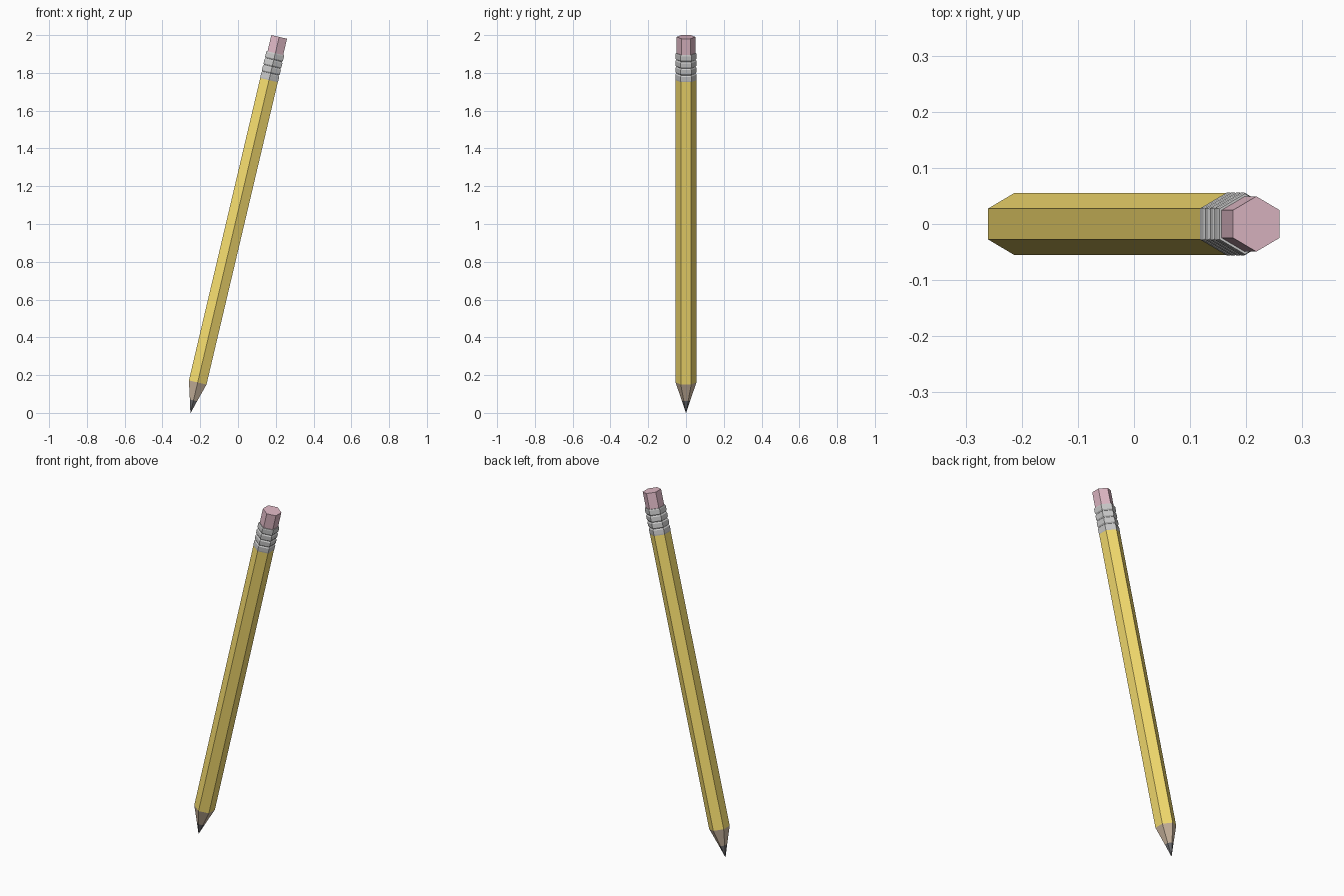
import bpy, bmesh, math
from mathutils import Matrix

if "Cube" in bpy.data.objects:
    bpy.data.objects.remove(bpy.data.objects["Cube"])

TILT = math.radians(13.27)
TIP = (-0.2514, 0, 0)
PLACE = Matrix.Translation(TIP) @ Matrix.Rotation(TILT, 4, 'Y')
R = 0.0552   # body corner radius


def hex_loft(name, profile, color=None):
    """Hexagonal solid from (distance along the axis, corner radius) stations."""
    bm = bmesh.new()
    rings = []
    for s, r in profile:
        angles = [math.radians(30 + 60 * i) for i in range(6)]
        rings.append([bm.verts.new((r * math.cos(a), r * math.sin(a), s)) for a in angles])
    for lo, hi in zip(rings, rings[1:]):
        for i in range(6):
            j = (i + 1) % 6
            bm.faces.new((lo[i], lo[j], hi[j], hi[i]))
    bm.faces.new(rings[0][::-1])
    bm.faces.new(rings[-1])
    bm.transform(PLACE)
    bmesh.ops.recalc_face_normals(bm, faces=bm.faces)
    mesh = bpy.data.meshes.new(name)
    bm.to_mesh(mesh)
    bm.free()
    obj = bpy.data.objects.new(name, mesh)
    bpy.context.collection.objects.link(obj)
    if color:
        mat = bpy.data.materials.new(name + "_color")
        mat.diffuse_color = (*color, 1)
        mat.use_nodes = True
        mat.node_tree.nodes["Principled BSDF"].inputs["Base Color"].default_value = mat.diffuse_color
        mesh.materials.append(mat)
    return obj


# Sharpened end: dark lead, then bare wood
S_LEAD, S_BODY, S_FERRULE, S_RUBBER, S_TOP = 0.068, 0.1655, 1.81, 1.957, 2.045
r_lead = R * S_LEAD / S_BODY
hex_loft("lead_tip", [(0, 0.001), (S_LEAD, r_lead)], (0.16, 0.16, 0.17))
hex_loft("sharpened_wood", [(S_LEAD, r_lead), (S_BODY, R)], (0.64, 0.5, 0.37))

# Painted body
hex_loft("body", [(S_BODY, R), (S_FERRULE, R)], (0.93, 0.73, 0.16))

# Metal ferrule: four raised bands separated by grooves
bands = 4
pitch = (S_RUBBER - S_FERRULE) / bands
profile = []
for i in range(bands):
    s = S_FERRULE + i * pitch
    profile += [(s, R if i == 0 else 0.051), (s + 0.007, 0.0562),
                (s + pitch - 0.007, 0.0562),
                (s + pitch - 0.0005, 0.051 if i < bands - 1 else 0.054)]
hex_loft("ferrule", profile)

# Eraser
hex_loft("eraser", [(S_RUBBER - 0.01, 0.0493), (S_TOP, 0.0493)], (0.75, 0.49, 0.57))
